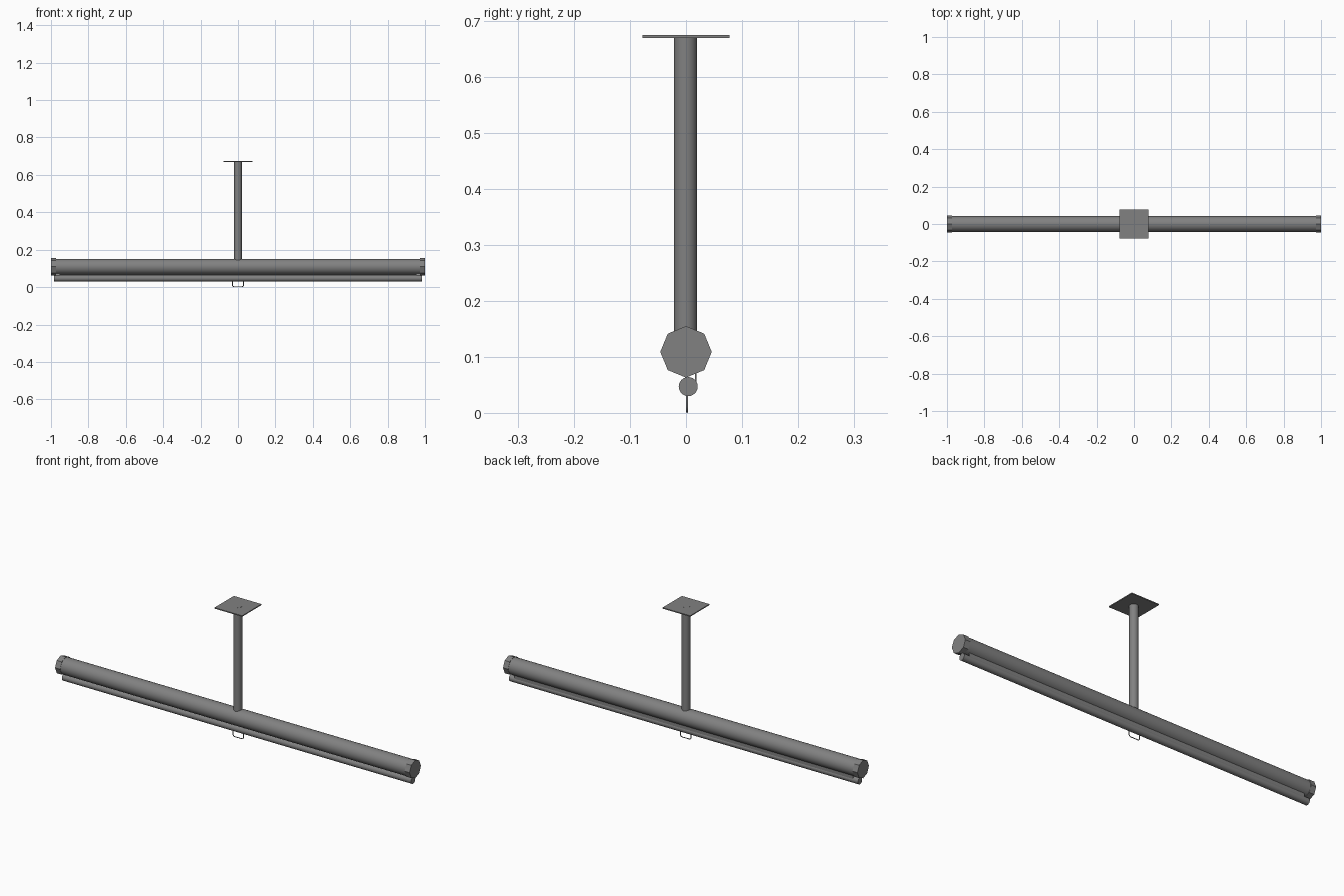
import bpy, bmesh, math
from mathutils import Vector

cube = bpy.data.objects.get("Cube")
if cube:
    bpy.data.objects.remove(cube)

grey = bpy.data.materials.new("mid_grey")
grey.use_nodes = True
COLOUR = (0.22, 0.22, 0.22, 1)
grey.diffuse_color = COLOUR
grey.node_tree.nodes["Principled BSDF"].inputs["Base Color"].default_value = COLOUR


def finish(obj, name, smooth=True):
    obj.name = name
    obj.data.materials.append(grey)
    if smooth:
        bpy.ops.object.shade_smooth_by_angle(angle=math.radians(40))
    return obj


def rod(name, radius, start, end, sides=24, smooth=True):
    a, b = Vector(start), Vector(end)
    bpy.ops.mesh.primitive_cylinder_add(vertices=sides, radius=radius,
                                        depth=(b - a).length, location=(a + b) / 2)
    obj = bpy.context.object
    if abs((b - a).x) > 0:
        obj.rotation_euler.y = math.pi / 2
    return finish(obj, name, smooth)


def box(name, size, centre):
    bpy.ops.mesh.primitive_cube_add(size=1, location=centre)
    obj = bpy.context.object
    obj.scale = size
    return finish(obj, name, False)


# Ceiling mount
box("ceiling_plate", (0.156, 0.156, 0.005), (0, 0, 0.6725))
rod("hanging_pole", 0.0205, (0, -0.001, 0.14), (0, -0.001, 0.6755))

# Roller housing with octagonal end caps
TUBE_Z = 0.109
rod("roller_housing", 0.042, (-0.98, 0, TUBE_Z), (0.98, 0, TUBE_Z), 32)
for side, label in ((1, "left"), (-1, "right")):
    rod(label + "_end_cap", 0.046, (side * 0.972, 0, TUBE_Z), (side, 0, TUBE_Z), 8, False)

# Rolled-up screen edge and its weight bar
box("screen_cloth", (1.91, 0.003, 0.045), (0, 0.0175, 0.0675))
rod("weight_bar", 0.017, (-0.985, 0.004, 0.047), (0.985, 0.004, 0.047))

# Pull handle: a rounded wire loop
curve = bpy.data.curves.new("pull_handle", "CURVE")
curve.dimensions = "3D"
curve.bevel_depth = 0.002
curve.bevel_resolution = 2
spline = curve.splines.new("POLY")
points = []
for cx, cz, start in ((0.02, 0.026, 0), (-0.02, 0.026, 90),
                      (-0.02, 0.012, 180), (0.02, 0.012, 270)):
    for step in range(4):
        t = math.radians(start + step * 30)
        points.append((cx + 0.01 * math.cos(t), 0.002, cz + 0.01 * math.sin(t), 1))
spline.points.add(len(points) - 1)
for p, co in zip(spline.points, points):
    p.co = co
spline.use_cyclic_u = True
handle = bpy.data.objects.new("pull_handle", curve)
bpy.context.collection.objects.link(handle)
finish(handle, "pull_handle", False)
